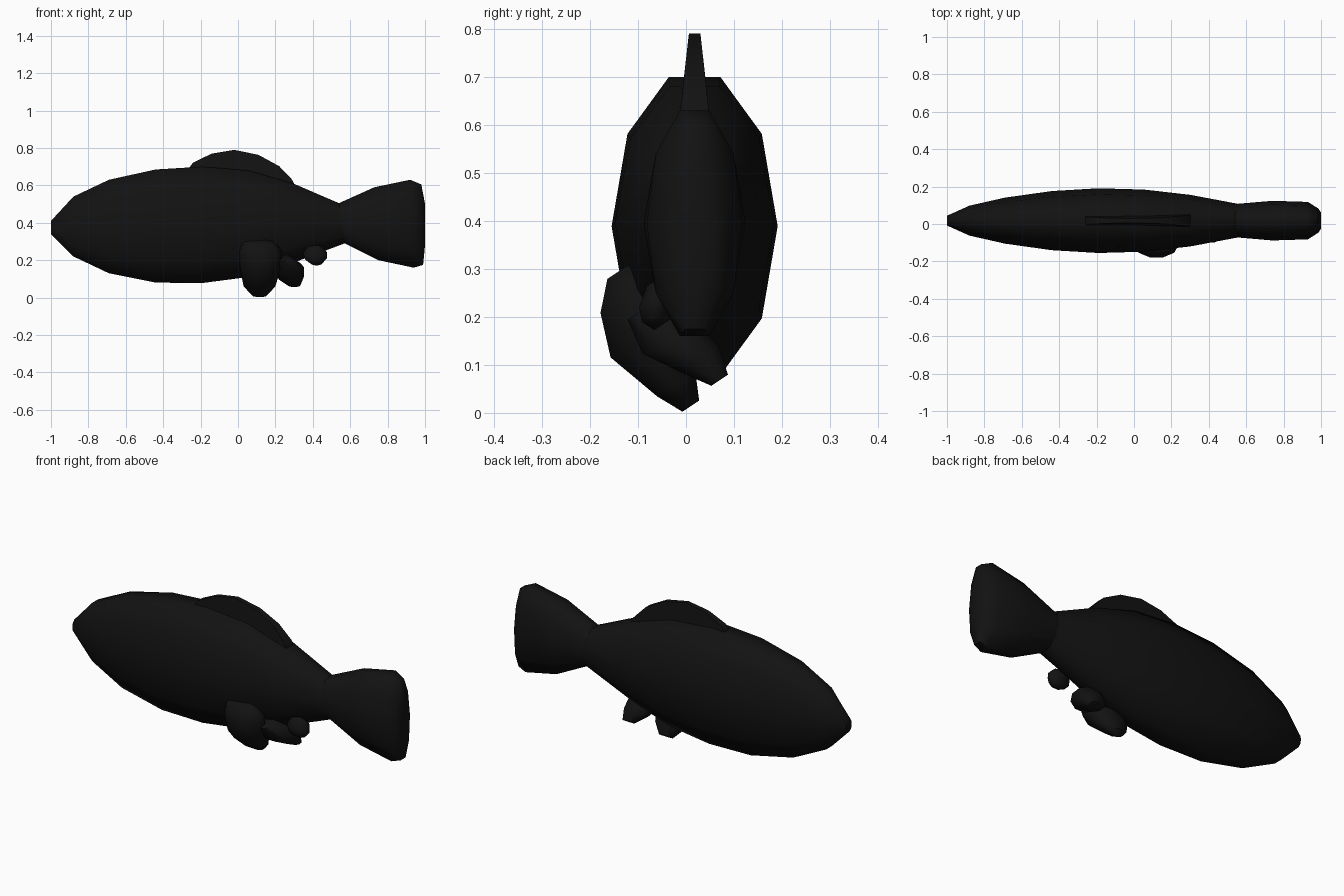
import bpy, bmesh, math
from mathutils import Vector

if "Cube" in bpy.data.objects:
    bpy.data.objects.remove(bpy.data.objects["Cube"])

black = bpy.data.materials.new("black")
black.diffuse_color = (0.006, 0.006, 0.006, 1)
black.use_nodes = True
black.node_tree.nodes["Principled BSDF"].inputs["Base Color"].default_value = black.diffuse_color
YC = 0.018  # middle plane of the fish


def loft(name, rings, cap_start=True, cap_end=True, angle=60):
    """Skin a list of equally sized point rings into one object."""
    bm = bmesh.new()
    loops = [[bm.verts.new(p) for p in r] for r in rings]
    n = len(rings[0])
    for a, b in zip(loops, loops[1:]):
        for i in range(n):
            j = (i + 1) % n
            bm.faces.new((a[i], a[j], b[j], b[i]))
    if cap_start:
        bm.faces.new(loops[0][::-1])
    if cap_end:
        bm.faces.new(loops[-1])
    bmesh.ops.recalc_face_normals(bm, faces=bm.faces)
    me = bpy.data.meshes.new(name)
    bm.to_mesh(me)
    bm.free()
    me.materials.append(black)
    ob = bpy.data.objects.new(name, me)
    bpy.context.collection.objects.link(ob)
    bpy.ops.object.select_all(action='DESELECT')
    ob.select_set(True)
    bpy.context.view_layer.objects.active = ob
    bpy.ops.object.shade_smooth_by_angle(angle=math.radians(angle))
    return ob


def ellipse(c, u, v, n=10):
    """Ring of n points around c with half axes u and v."""
    return [Vector(c) + Vector(u) * math.cos(2 * math.pi * k / n)
            + Vector(v) * math.sin(2 * math.pi * k / n) for k in range(n)]


def section(x, top, bottom, half, tilt=0.0):
    """Upright ten-sided cross-section, flat on top and bottom."""
    h = (top - bottom) / 2 / math.sin(math.radians(72))
    return ellipse((x, YC, (top + bottom) / 2), (0, half, 0), (-tilt, 0, h))


# Body: x, top, bottom, half width, tilt
body = [(-1.0, .41, .34, .026, 0), (-.88, .54, .22, .08, 0), (-.69, .63, .13, .123, 0),
        (-.44, .685, .08, .158, 0), (-.19, .70, .078, .173, 0), (.055, .68, .11, .166, 0),
        (.30, .61, .19, .138, .005), (.555, .505, .29, .09, .016)]
loft("body", [section(*s) for s in body], cap_end=False)

# Tail fin continues from the last body section
tail = [body[-1], (.74, .59, .20, .106, .011), (.93, .63, .16, .10, .01),
        (.985, .605, .175, .065, .005), (1.0, .50, .28, .043, 0)]
loft("tail_fin", [section(*s) for s in tail], cap_start=False)

# Dorsal fin: thin blade, tapered towards its upper edge
ridge = [(-.26, .695), (-.24, .722), (-.14, .77), (-.02, .79), (.11, .763),
         (.22, .703), (.29, .63), (.31, .59)]
blade = []
for x, z in ridge:
    t = .012 + (.79 - z) * .11
    blade.append([(x, YC - .045, .50), (x, YC + .045, .50), (x, YC + t, z), (x, YC - t, z)])
loft("dorsal_fin", blade, angle=40)


def lobe(name, rings):
    """Soft fin lobe running down and inwards: centre, x radius, depth radius."""
    return loft(name, [ellipse(c, (rx, 0, 0), (0, .83 * rv, .55 * rv)) for c, rx, rv in rings])


# Side fin, made of a front and a rear lobe
lobe("side_fin_front", [((.11, -.14, .295), .08, .03), ((.12, -.115, .25), .117, .08),
                        ((.12, -.09, .16), .11, .085), ((.115, -.02, .06), .085, .05),
                        ((.115, .01, .014), .042, .022)])
lobe("side_fin_rear", [((.22, -.09, .215), .06, .04), ((.262, -.035, .16), .092, .07),
                       ((.28, .03, .11), .072, .05), ((.30, .07, .068), .035, .022)])

# Small belly fin near the tail
lobe("belly_fin", [((.41, -.07, .272), .035, .015), ((.412, -.066, .24), .065, .04),
                   ((.415, -.06, .21), .06, .04), ((.42, -.05, .183), .03, .02)])
